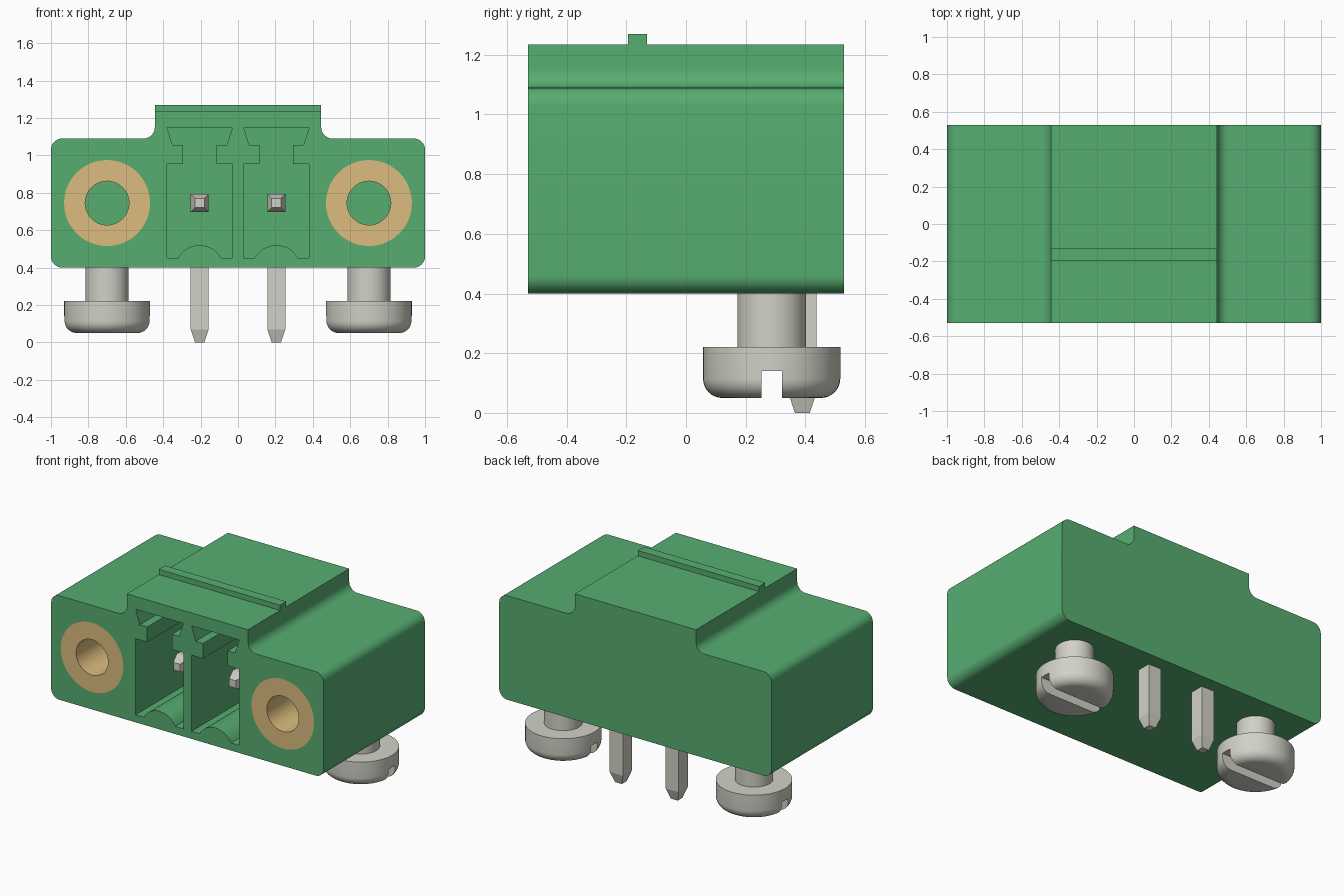
import bpy, bmesh
from math import sin, cos, pi, radians
from mathutils import Vector, Matrix

if "Cube" in bpy.data.objects:
    bpy.data.objects.remove(bpy.data.objects["Cube"], do_unlink=True)


def material(name, srgb):
    lin = [((c + 0.055) / 1.055) ** 2.4 for c in srgb] + [1.0]
    m = bpy.data.materials.new(name)
    m.use_nodes = True
    m.diffuse_color = lin
    m.node_tree.nodes["Principled BSDF"].inputs["Base Color"].default_value = lin
    return m


GREEN = material("green plastic", (0.34, 0.68, 0.445))
BRASS = material("brass", (0.859, 0.738, 0.496))
STEEL = material("tinned metal", (0.824, 0.82, 0.781))

FRONT, BACK = -0.53, 0.53
PIN_X, SCREW_X, AXIS_Z = 0.205, 0.70, 0.745


def finish(bm, name, mat):
    bmesh.ops.remove_doubles(bm, verts=bm.verts, dist=1e-5)
    bmesh.ops.recalc_face_normals(bm, faces=bm.faces)
    me = bpy.data.meshes.new(name)
    bm.to_mesh(me)
    bm.free()
    me.materials.append(mat)
    ob = bpy.data.objects.new(name, me)
    bpy.context.collection.objects.link(ob)
    return ob


def smooth(ob):
    bpy.ops.object.select_all(action='DESELECT')
    ob.select_set(True)
    bpy.context.view_layer.objects.active = ob
    bpy.ops.object.shade_smooth_by_angle(angle=radians(30))


def arc(cx, cz, r, a0, a1, n=8):
    return [(cx + r * cos(radians(a0 + (a1 - a0) * i / n)),
             cz + r * sin(radians(a0 + (a1 - a0) * i / n))) for i in range(n + 1)]


def prism(name, outline, y0, y1, mat=GREEN):
    """Extrude an x-z outline along y."""
    bm = bmesh.new()
    face = bm.faces.new([bm.verts.new((x, y0, z)) for x, z in outline])
    new = bmesh.ops.extrude_face_region(bm, geom=[face])["geom"]
    bmesh.ops.translate(bm, vec=(0, y1 - y0, 0),
                        verts=[v for v in new if isinstance(v, bmesh.types.BMVert)])
    return finish(bm, name, mat)


def lathe(name, profile, origin, axis, mat, closed=False, steps=48):
    """Revolve (radius, height) points about an axis through origin."""
    bm = bmesh.new()
    turn = Vector((0, 0, 1)).rotation_difference(Vector(axis)).to_matrix()
    vs = [bm.verts.new(turn @ Vector((r, 0, h)) + Vector(origin)) for r, h in profile]
    pairs = list(zip(vs, vs[1:])) + ([(vs[-1], vs[0])] if closed else [])
    edges = [bm.edges.new(p) for p in pairs]
    bmesh.ops.spin(bm, geom=vs + edges, cent=origin, axis=axis,
                   angle=2 * pi, steps=steps, use_merge=True)
    return finish(bm, name, mat)


def cut(ob, cutters):
    for c in cutters:
        c.hide_render = True
        mod = ob.modifiers.new("cut", 'BOOLEAN')
        mod.operation, mod.solver, mod.object = 'DIFFERENCE', 'EXACT', c
    dg = bpy.context.evaluated_depsgraph_get()
    me = bpy.data.meshes.new_from_object(ob.evaluated_get(dg))
    ob.modifiers.clear()
    ob.data = me
    for c in cutters:
        bpy.data.objects.remove(c, do_unlink=True)


# Housing: stepped outline with rounded corners
right = (arc(0.94, 0.46, 0.06, -90, 0) + arc(0.94, 1.03, 0.06, 0, 90)
         + arc(0.505, 1.15, 0.06, 270, 180) + [(0.445, 1.235)])
body = prism("housing", right + [(-x, z) for x, z in reversed(right)], FRONT, BACK)

# Keyed sockets and insert bores
cutters = []
for s in (-1, 1):
    half = [(0.175, 0.45), (0.175, 0.955), (0.09, 0.955), (0.09, 1.055),
            (0.145, 1.055), (0.175, 1.15)]
    bump = arc(0, 0.39, 0.13, 152, 28, 14)
    shape = bump + half + [(-x, z) for x, z in reversed(half)]
    cutters.append(prism("socket_cutter", [(x + s * PIN_X, z) for x, z in shape],
                         FRONT - 0.1, 0.24))
    cutters.append(lathe("bore_cutter", [(0, -0.1), (0.23, -0.1), (0.23, 0.63), (0, 0.63)],
                         (s * SCREW_X, FRONT, AXIS_Z), (0, 1, 0), GREEN))
cut(body, cutters)
smooth(body)

# Latch ridge across the top
prism("latch_ridge", [(-0.445, 1.225), (0.445, 1.225), (0.445, 1.27), (-0.445, 1.27)],
      -0.195, -0.13)

for s, side in ((1, "left"), (-1, "right")):
    # Brass threaded insert
    smooth(lathe(side + "_insert", [(0.117, 0), (0.23, 0), (0.23, 0.63), (0.117, 0.63)],
                 (s * SCREW_X, FRONT, AXIS_Z), (0, 1, 0), BRASS, closed=True))

    # Slotted mounting screw
    head = [(0, 0.05)] + arc(0.165, 0.115, 0.065, -90, 0)
    screw = lathe(side + "_screw", head + [(0.23, 0.22), (0.115, 0.22), (0.115, 0.42), (0, 0.42)],
                  (s * SCREW_X, 0.287, 0), (0, 0, 1), STEEL)
    x0, x1 = s * SCREW_X - 0.3, s * SCREW_X + 0.3
    cut(screw, [prism("slot_cutter", [(x0, 0), (x1, 0), (x1, 0.14), (x0, 0.14)],
                      0.253, 0.321, STEEL)])
    smooth(screw)

    # Right-angle contact pin: outer and inner (y, z) of each square ring, half width
    w, t, py = 0.048, 0.025, 0.39
    rings = [((-0.35, AXIS_Z + t), (-0.35, AXIS_Z - t), t),
             ((-0.28, AXIS_Z + w), (-0.28, AXIS_Z - w), w),
             ((py + w, AXIS_Z + w), (py - w, AXIS_Z - w), w),
             ((py + w, 0.07), (py - w, 0.07), w),
             ((py + t, 0), (py - t, 0), t)]
    bm = bmesh.new()
    loops = []
    for outer, inner, hw in rings:
        loops.append([bm.verts.new((s * PIN_X + dx, *p)) for dx, p in
                      ((-hw, outer), (hw, outer), (hw, inner), (-hw, inner))])
    for a, b in zip(loops, loops[1:]):
        for i in range(4):
            j = (i + 1) % 4
            bm.faces.new((a[i], a[j], b[j], b[i]))
    bm.faces.new(loops[0])
    bm.faces.new(loops[-1])
    finish(bm, side + "_pin", STEEL)
